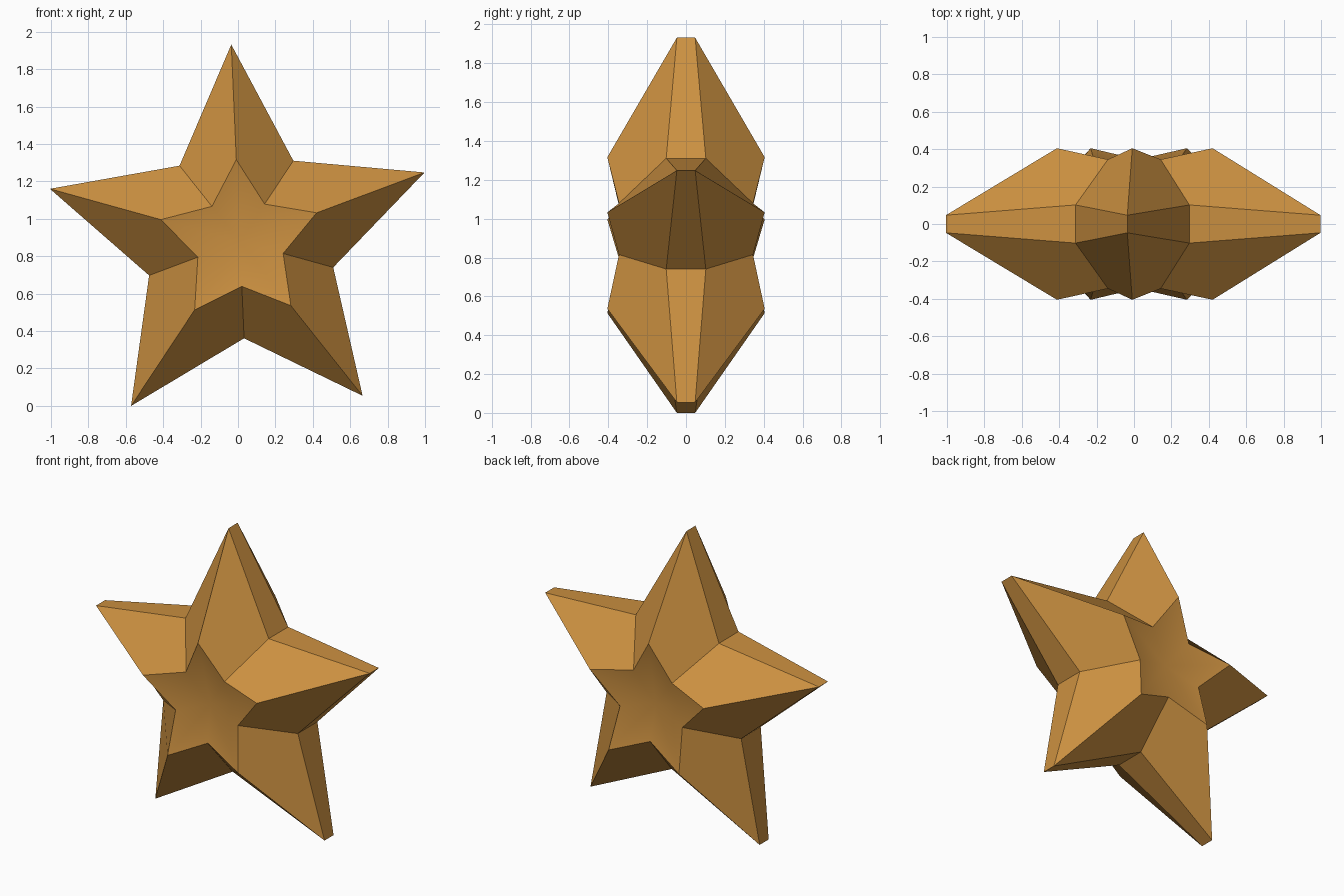
import bpy
import bmesh
from math import sin, cos, radians

cube = bpy.data.objects.get("Cube")
if cube:
    bpy.data.objects.remove(cube, do_unlink=True)

CENTRE_X, CENTRE_Z = 0.01, 0.888
TILT = radians(92.5)
POINTS = 5


def gold_material():
    mat = bpy.data.materials.new("warm gold")
    colour = (0.60, 0.28, 0.052, 1)
    mat.diffuse_color = colour
    mat.use_nodes = True
    mat.node_tree.nodes["Principled BSDF"].inputs["Base Color"].default_value = colour
    return mat


def star_ring(bm, tip, valley):
    """Ring of alternating tips and valleys, each given as (radius, y)."""
    ring = []
    for i in range(POINTS * 2):
        radius, y = valley if i % 2 else tip
        a = TILT + radians(180 / POINTS) * i
        ring.append(bm.verts.new((CENTRE_X + radius * cos(a), y,
                                  CENTRE_Z + radius * sin(a))))
    return ring


def bridge(bm, ring_a, ring_b):
    n = len(ring_a)
    for i in range(n):
        j = (i + 1) % n
        bm.faces.new((ring_a[i], ring_a[j], ring_b[j], ring_b[i]))


bm = bmesh.new()
rims = []
for side in (-1, 1):
    # Thin outer rim and raised inner star
    rim = star_ring(bm, (1.054, side * 0.047), (0.518, side * 0.102))
    inner = star_ring(bm, (0.438, side * 0.405), (0.24, side * 0.345))
    bridge(bm, rim, inner)
    rims.append(rim)
    # Softly dished centre
    hub = bm.verts.new((CENTRE_X, side * 0.30, CENTRE_Z))
    for i in range(len(inner)):
        face = bm.faces.new((inner[i], inner[(i + 1) % len(inner)], hub))
        face.smooth = True

# Edge strip joining front and back
bridge(bm, rims[0], rims[1])
bmesh.ops.recalc_face_normals(bm, faces=bm.faces)

# Rest the star on the ground
lowest = min(v.co.z for v in bm.verts)
bmesh.ops.translate(bm, verts=bm.verts, vec=(0, 0, -lowest))

mesh = bpy.data.meshes.new("star")
bm.to_mesh(mesh)
bm.free()
mesh.materials.append(gold_material())
star = bpy.data.objects.new("star", mesh)
bpy.context.collection.objects.link(star)
